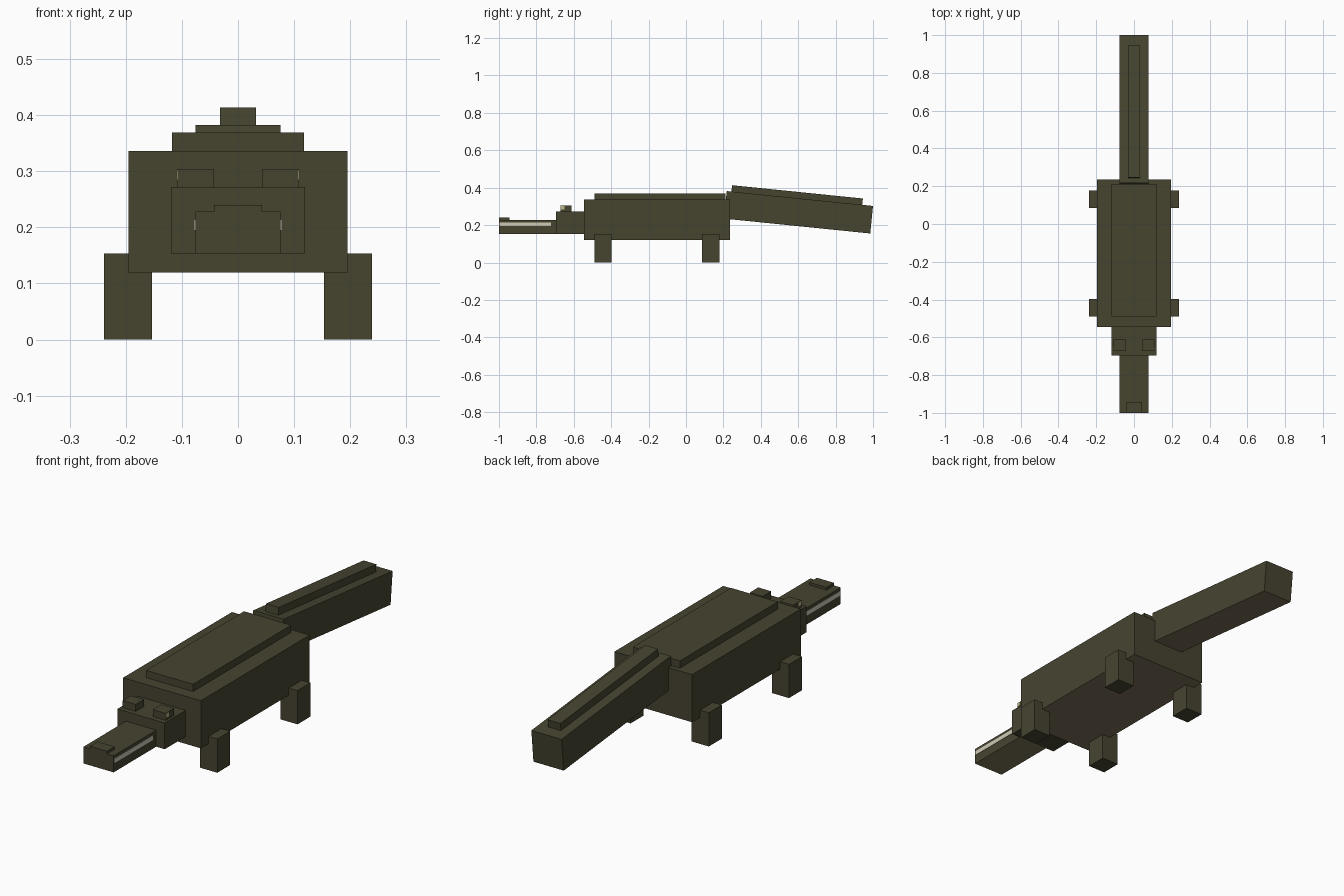
import bpy, bmesh, math
from mathutils import Matrix, Vector

cube = bpy.data.objects.get("Cube")
if cube:
    bpy.data.objects.remove(cube, do_unlink=True)


def material(name, rgb):
    m = bpy.data.materials.new(name)
    m.use_nodes = True
    m.diffuse_color = (*rgb, 1)
    bsdf = next(n for n in m.node_tree.nodes if n.type == 'BSDF_PRINCIPLED')
    bsdf.inputs["Base Color"].default_value = (*rgb, 1)
    bsdf.inputs["Roughness"].default_value = 0.9
    return m


HIDE = material("dark olive hide", (0.062, 0.058, 0.030))
BELLY = material("brown belly", (0.20, 0.16, 0.10))
JAW = material("olive jaw underside", (0.20, 0.18, 0.095))
TEETH = material("ivory teeth", (0.62, 0.59, 0.47))
EYE = material("pale yellow eye", (0.55, 0.50, 0.25))


def box(name, x, y, z, mat=HIDE, under=None, pivot=None, tilt=0):
    """Box between ranges; an optional second colour goes on the underside."""
    bm = bmesh.new()
    bmesh.ops.create_cube(bm, size=1)
    for v in bm.verts:
        v.co = Vector([(lo + hi) / 2 + c * (hi - lo)
                       for c, (lo, hi) in zip(v.co, (x, y, z))])
    bm.normal_update()
    if under:
        for f in bm.faces:
            if f.normal.z < -0.9:
                f.material_index = 1
    if pivot:
        bm.transform(Matrix.Translation(pivot) @ Matrix.Rotation(tilt, 4, 'X'))
    me = bpy.data.meshes.new(name)
    bm.to_mesh(me)
    bm.free()
    me.materials.append(mat)
    if under:
        me.materials.append(under)
    ob = bpy.data.objects.new(name, me)
    bpy.context.scene.collection.objects.link(ob)
    return ob


def pair(name, x, y, z, mat=HIDE):
    """The same box on the left (+x) and right (-x)."""
    box("left_" + name, x, y, z, mat)
    box("right_" + name, (-x[1], -x[0]), y, z, mat)


# Body and raised back
box("body", (-.195, .195), (-.545, .235), (.12, .336), under=BELLY)
box("back_plate", (-.118, .118), (-.49, .212), (.33, .369))

# Head, snout and nostrils
box("head", (-.119, .119), (-.695, -.54), (.153, .272))
box("snout", (-.076, .076), (-1, -.69), (.153, .228), under=JAW)
box("nostril_bump", (-.043, .043), (-1, -.945), (.22, .24))

# Eyes with pale outer corners
pair("eye_bump", (.043, .108), (-.672, -.612), (.265, .304))
pair("eye", (.107, .110), (-.67, -.65), (.284, .302), EYE)

# Teeth along both sides of the snout
pair("teeth", (.075, .078), (-.997, -.722), (.194, .214), TEETH)

# Legs
pair("front_leg", (.153, .239), (-.49, -.397), (0, .153))
pair("back_leg", (.153, .239), (.085, .178), (0, .153))

# Sloping tail with a ridge, both built along the tail's own axis
root, slope = (0, .218, .382), math.radians(-5.8)
box("tail", (-.076, .076), (0, .786), (-.148, 0), under=BELLY,
    pivot=root, tilt=slope)
box("tail_ridge", (-.032, .032), (.025, .728), (-.01, .034),
    pivot=root, tilt=slope)
